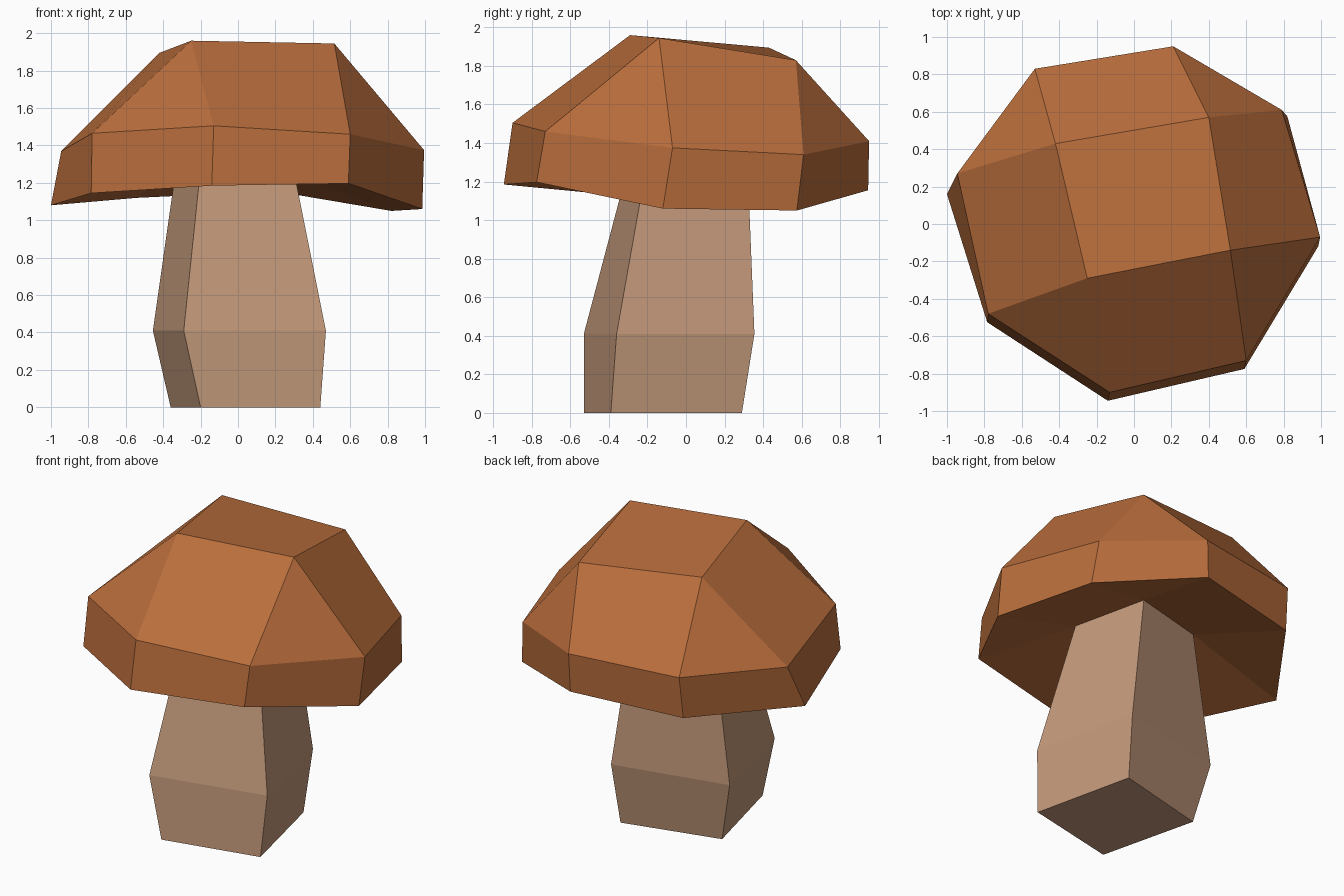
import bpy, bmesh

if "Cube" in bpy.data.objects:
    bpy.data.objects.remove(bpy.data.objects["Cube"])

def material(name, rgb):
    m = bpy.data.materials.new(name)
    m.diffuse_color = (*rgb, 1)
    m.use_nodes = True
    m.node_tree.nodes["Principled BSDF"].inputs["Base Color"].default_value = m.diffuse_color
    return m

def ring(bm, points):
    return [bm.verts.new(p) for p in points]

def bridge(bm, a, b):
    """Quads between two rings of equal length."""
    n = len(a)
    for i in range(n):
        j = (i + 1) % n
        bm.faces.new((a[i], a[j], b[j], b[i]))

def fan_out(bm, inner, outer):
    """Four corners to eight rim points: a triangle per corner, a quad per side."""
    for i in range(4):
        j = (i + 1) % 4
        r0, r1, r2 = outer[2 * i], outer[2 * i + 1], outer[(2 * i + 2) % 8]
        bm.faces.new((inner[i], r0, r1))
        bm.faces.new((inner[i], r1, r2, inner[j]))

def finish(bm, name, mat):
    bmesh.ops.recalc_face_normals(bm, faces=bm.faces)
    me = bpy.data.meshes.new(name)
    bm.to_mesh(me)
    bm.free()
    me.materials.append(mat)
    ob = bpy.data.objects.new(name, me)
    bpy.context.collection.objects.link(ob)

# Where the stem meets the hollow underside of the cap
joint = [(-.20, -.30, 1.28), (.295, -.205, 1.285), (.19, .32, 1.275), (-.33, .17, 1.29)]

# Stem: crooked four-sided column with a bulge
bm = bmesh.new()
foot = ring(bm, [(-.20, -.53, 0), (.44, -.39, 0), (.285, .29, 0), (-.36, .13, 0)])
belly = ring(bm, [(-.29, -.53, .41), (.47, -.36, .41), (.31, .355, .41), (-.455, .185, .41)])
neck = ring(bm, joint)
bm.faces.new(foot)
bridge(bm, foot, belly)
bridge(bm, belly, neck)
finish(bm, "stem", material("pale tan", (.546, .319, .195)))

# Cap: tilted top plate, eight-sided rim band, hollow underside
bm = bmesh.new()
crown = ring(bm, [(-.25, -.29, 1.96), (.515, -.14, 1.945), (.40, .57, 1.83), (-.42, .43, 1.895)])
rim_top = ring(bm, [(-.78, -.48, 1.465), (-.13, -.90, 1.505), (.60, -.73, 1.46), (.995, -.07, 1.375),
                    (.79, .61, 1.34), (.21, .95, 1.41), (-.53, .83, 1.40), (-.945, .27, 1.37)])
rim_low = ring(bm, [(-.785, -.525, 1.145), (-.14, -.945, 1.185), (.59, -.775, 1.197), (.985, -.12, 1.06),
                    (.82, .575, 1.05), (.20, .945, 1.155), (-.54, .80, 1.12), (-1.0, .16, 1.08)])
hollow = ring(bm, joint)
bm.faces.new(crown)
fan_out(bm, crown, rim_top)
bridge(bm, rim_top, rim_low)
fan_out(bm, hollow, rim_low)
finish(bm, "cap", material("rust brown", (.485, .154, .045)))
